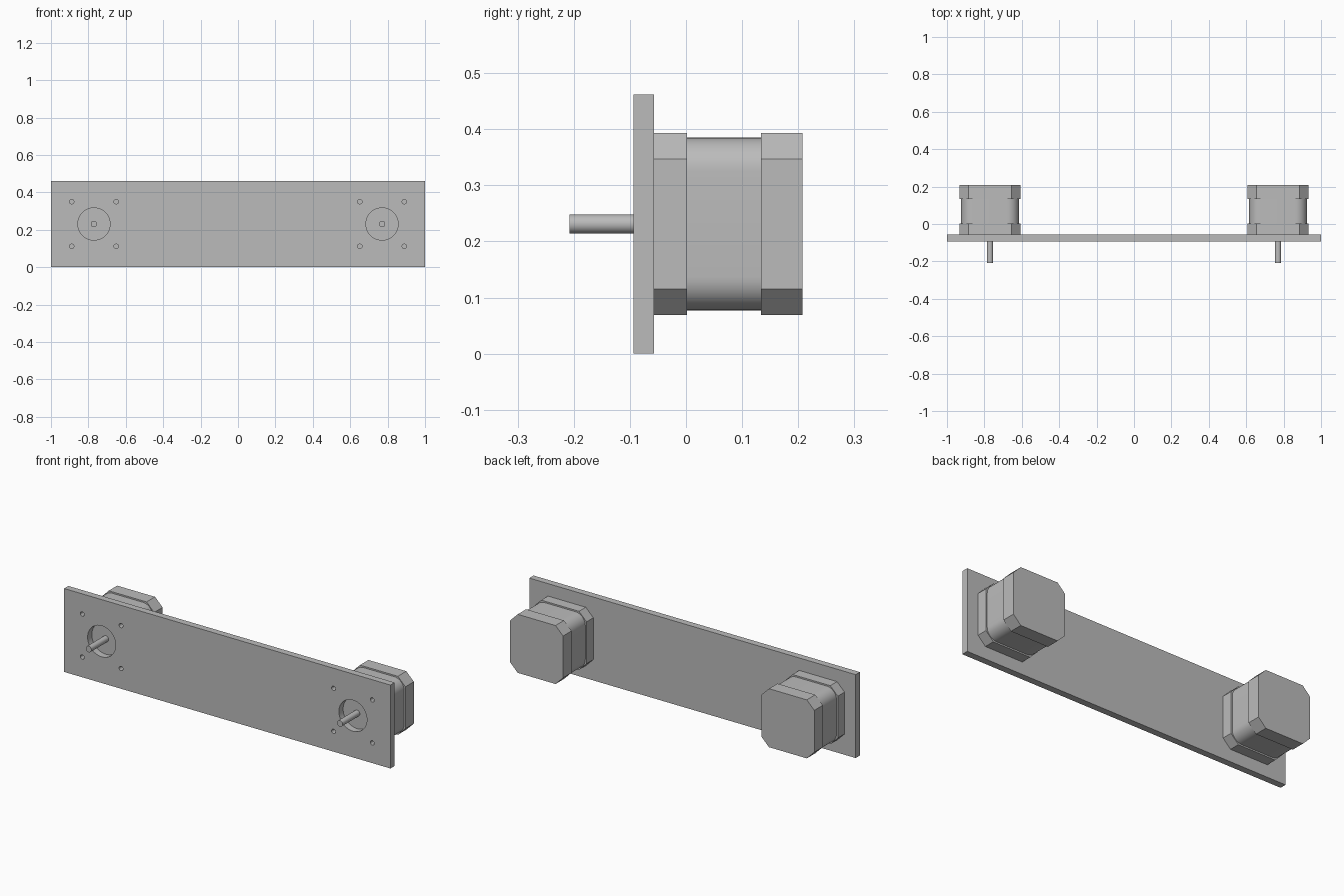
import bpy
import bmesh
from math import cos, sin, pi, radians
from mathutils import Matrix

cube = bpy.data.objects.get("Cube")
if cube:
    bpy.data.objects.remove(cube)

# One grey metal for everything
metal = bpy.data.materials.new("grey metal")
metal.use_nodes = True
GREY = (0.5, 0.5, 0.5, 1)
metal.diffuse_color = GREY
metal.node_tree.nodes["Principled BSDF"].inputs["Base Color"].default_value = GREY

MOTOR_X, MOTOR_Z = 0.77, 0.231
PLATE_FRONT, PLATE_BACK = -0.094, -0.057


def circle(radius, count):
    return [(radius * cos(2 * pi * i / count), radius * sin(2 * pi * i / count))
            for i in range(count)]


def square(half, corner, steps, rounded):
    """Square outline with chamfered or rounded corners."""
    points = []
    inner = half - corner
    for k, (sx, sz) in enumerate([(1, 1), (-1, 1), (-1, -1), (1, -1)]):
        for i in range(steps + 1):
            a = k * pi / 2 + i / steps * pi / 2
            points.append((sx * inner + corner * cos(a), sz * inner + corner * sin(a)))
    return points


def prism(name, outline, y0, y1, x=0, z=MOTOR_Z, smooth=False):
    """Extrude an x-z outline from y0 to y1."""
    bm = bmesh.new()
    face = bm.faces.new([bm.verts.new((x + px, y0, z + pz)) for px, pz in outline])
    grown = bmesh.ops.extrude_face_region(bm, geom=[face])["geom"]
    moved = [v for v in grown if isinstance(v, bmesh.types.BMVert)]
    bmesh.ops.translate(bm, verts=moved, vec=(0, y1 - y0, 0))
    bmesh.ops.recalc_face_normals(bm, faces=bm.faces)
    mesh = bpy.data.meshes.new(name)
    bm.to_mesh(mesh)
    bm.free()
    mesh.materials.append(metal)
    obj = bpy.data.objects.new(name, mesh)
    bpy.context.collection.objects.link(obj)
    if smooth:
        shade(obj)
    return obj


def shade(obj):
    bpy.ops.object.select_all(action="DESELECT")
    obj.select_set(True)
    bpy.context.view_layer.objects.active = obj
    bpy.ops.object.shade_smooth_by_angle(angle=radians(30))


# Mounting plate
half_z = MOTOR_Z
plate = prism("mounting_plate", [(-1, -half_z), (1, -half_z), (1, half_z), (-1, half_z)],
              PLATE_FRONT, PLATE_BACK)

# Centre holes and four screw holes per motor, cut through the plate
holes = []
for side in (-1, 1):
    holes.append((side * MOTOR_X, MOTOR_Z, 0.086, 64))
    for dx in (-0.119, 0.119):
        for dz in (-0.119, 0.119):
            holes.append((side * MOTOR_X + dx, MOTOR_Z + dz, 0.012, 24))
cutters = [prism("hole_cutter", circle(r, n), PLATE_FRONT - 0.05, PLATE_BACK + 0.05, x, z)
           for x, z, r, n in holes]
for cutter in cutters:
    cutter.hide_render = True
    cut = plate.modifiers.new("hole", "BOOLEAN")
    cut.operation = "DIFFERENCE"
    cut.solver = "EXACT"
    cut.object = cutter
bpy.context.view_layer.objects.active = plate
for name in [m.name for m in plate.modifiers]:
    bpy.ops.object.modifier_apply(modifier="hole" if name == "hole" else name)
for cutter in cutters:
    bpy.data.objects.remove(cutter)
shade(plate)

# Motors: chamfered end caps, rounded body, drive shaft
cap = square(0.162, 0.046, 1, False)
body = square(0.154, 0.06, 10, True)
for side, label in ((-1, "right"), (1, "left")):
    x = side * MOTOR_X
    prism(label + "_motor_front_cap", cap, PLATE_BACK, 0.002, x)
    prism(label + "_motor_body", body, 0.002, 0.134, x, smooth=True)
    prism(label + "_motor_back_cap", cap, 0.134, 0.208, x)
    prism(label + "_motor_shaft", circle(0.017, 32), -0.208, PLATE_BACK, x, smooth=True)
